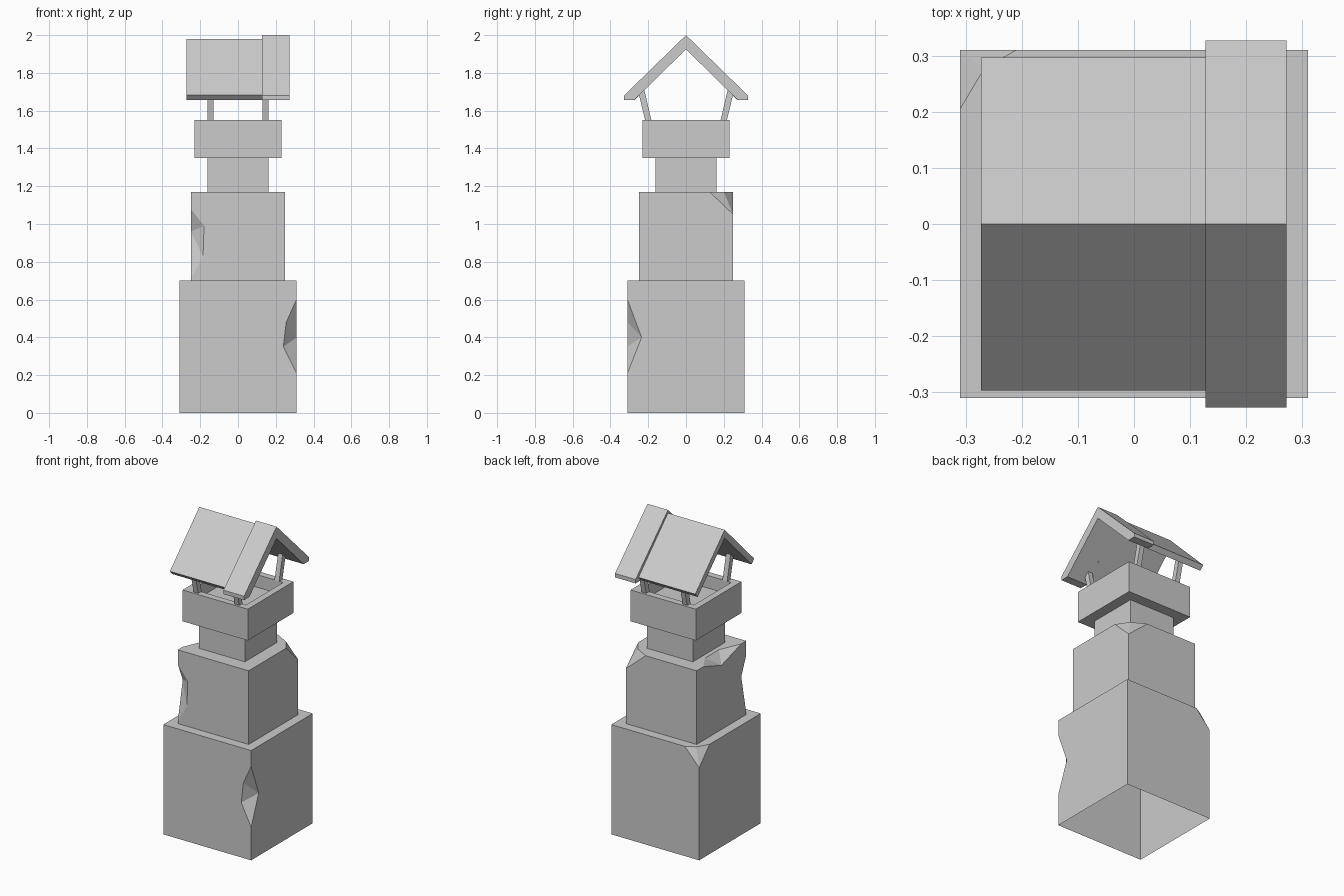
import bpy, bmesh
from mathutils import Vector

if "Cube" in bpy.data.objects:
    bpy.data.objects.remove(bpy.data.objects["Cube"])


def finish(name, bm):
    bmesh.ops.remove_doubles(bm, verts=bm.verts, dist=1e-5)
    bmesh.ops.recalc_face_normals(bm, faces=bm.faces)
    me = bpy.data.meshes.new(name)
    bm.to_mesh(me)
    bm.free()
    ob = bpy.data.objects.new(name, me)
    bpy.context.collection.objects.link(ob)
    return ob


def from_faces(name, faces):
    bm = bmesh.new()
    for f in faces:
        bm.faces.new([bm.verts.new(p) for p in f])
    return finish(name, bm)


def box_bm(h, z0, z1):
    bm = bmesh.new()
    bmesh.ops.create_cube(bm, size=1)
    for v in bm.verts:
        v.co = (v.co.x * 2 * h, v.co.y * 2 * h, z0 if v.co.z < 0 else z1)
    return bm


def corners(h, z):
    # front left, front right, back right, back left
    return (-h, -h, z), (h, -h, z), (h, h, z), (-h, h, z)


def prism(name, profile, x0, x1):
    n = len(profile)
    a = [(x0, y, z) for y, z in profile]
    b = [(x1, y, z) for y, z in profile]
    sides = [[a[i], a[(i + 1) % n], b[(i + 1) % n], b[i]] for i in range(n)]
    return from_faces(name, sides + [a[::-1], b])


# Base block: open below, notch on front right edge, chipped back left corner
h, t = 0.31, 0.70
b0, b1, b2, b3 = corners(h, 0)
t0, t1, t2, t3 = corners(h, t)
T, A, B, D = (h, -h, .60), (.255, -h, .48), (.24, -h, .35), (h, -h, .21)
R = (h, -.235, .40)
E, P1, P2, M = (-h, h, .59), (-h, .205, t), (-.21, h, t), (-.267, .277, t)
from_faces("base_block", [
    [b0, b1, D, B, A, T, t1, t0],
    [b1, b2, t2, t1, T, R, D],
    [b2, b3, E, P2, t2],
    [b3, b0, t0, P1, E],
    [t0, t1, t2, P2, M, P1],
    [T, A, R], [A, B, R], [B, D, R],
    [E, P1, M], [E, M, P2]])

# Middle block: notch on front left edge, chipped back right corner and left rim
h, t = 0.25, 1.17
b0, b1, b2, b3 = corners(h, 0.70)
t0, t1, t2, t3 = corners(h, t)
T, A, B, D = (-h, -h, 1.08), (-.18, -h, .99), (-.185, -h, .83), (-h, -h, .71)
S = (-h, -.20, .96)
E, P1, P2, M = (h, h, 1.05), (h, .125, t), (.11, h, t), (.20, .20, t)
E1, E2, L = (-h, .18, t), (-h, -.20, t), (-h, 0, 1.11)
I1, I2 = (-.19, .08, t), (-.19, -.06, t)
from_faces("middle_block", [
    [b0, b1, t1, t0, T, A, B, D],
    [b1, b2, E, P1, t1],
    [b2, b3, t3, P2, E],
    [b3, b0, D, S, T, t0, E2, L, E1, t3],
    [t0, t1, P1, M, P2, t3, E1, I1, I2, E2],
    [T, A, S], [A, B, S], [B, D, S],
    [E, P1, M], [E, M, P2],
    [L, E1, I1], [L, I1, I2], [L, I2, E2]])

# Neck
finish("neck", box_bm(0.162, 1.17, 1.35))

# Cap with a recessed top
bm = box_bm(0.23, 1.35, 1.55)
bm.normal_update()
top = max(bm.faces, key=lambda f: f.calc_center_median().z)
bmesh.ops.inset_region(bm, faces=[top], thickness=0.06)
new = bmesh.ops.extrude_discrete_faces(bm, faces=[top])["faces"][0]
bmesh.ops.translate(bm, verts=new.verts, vec=Vector((0, 0, -0.08)))
finish("cap", bm)

# Leaning roof posts
for sx in (-1, 1):
    for sy in (-1, 1):
        prof = [(sy * y, z) for y, z in
                ((.183, 1.548), (.216, 1.548), (.256, 1.712), (.223, 1.72))]
        prism("roof_post", prof, sx * .145 - .016, sx * .145 + .016)


# Roof slabs: main part and the raised gable band on the right
def gable(name, apex, inner, half, x0, x1):
    left = [(-y, z) for y, z in half]
    prism(name, [(0, apex)] + half + [(0, inner)] + left[::-1], x0, x1)


gable("main_roof", 1.98, 1.927, [(.297, 1.683), (.272, 1.656)], -.273, .128)
gable("gable_band", 2.0, 1.925, [(.327, 1.681), (.327, 1.656), (.274, 1.656)],
      .127, .272)
